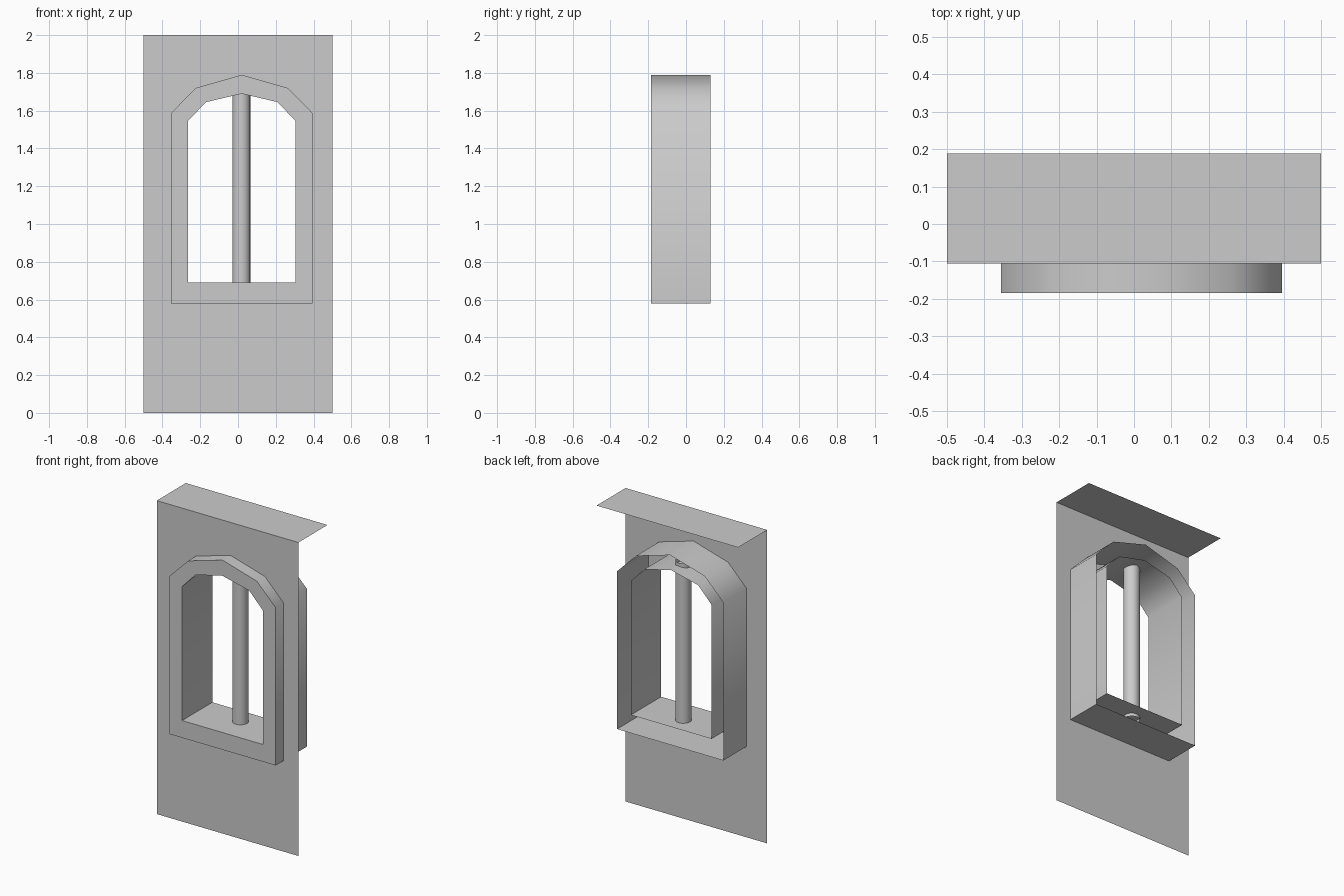
import bpy, bmesh, math

if "Cube" in bpy.data.objects:
    bpy.data.objects.remove(bpy.data.objects["Cube"])

CX = 0.02                                # window centre line
Y_FRONT, Y_WALL, Y_BACK, Y_ROOF = -0.185, -0.105, 0.13, 0.188


def arch(half):
    """Half profile from sill to apex, mirrored into a closed loop (ccw from front)."""
    left = [(-x, z) for x, z in reversed(half[:-1])]
    return [(CX + x, z) for x, z in half + left]


OUTER = arch([(0.375, 0.58), (0.375, 1.587), (0.243, 1.72), (0, 1.79)])
INNER = arch([(0.285, 0.69), (0.285, 1.545), (0.19, 1.645), (0, 1.69)])


def make_object(name, bm, smooth=None):
    mesh = bpy.data.meshes.new(name)
    bm.to_mesh(mesh)
    bm.free()
    ob = bpy.data.objects.new(name, mesh)
    bpy.context.collection.objects.link(ob)
    if smooth:
        bpy.ops.object.select_all(action='DESELECT')
        bpy.context.view_layer.objects.active = ob
        ob.select_set(True)
        bpy.ops.object.shade_smooth_by_angle(angle=math.radians(smooth))
    return ob


def add_loop(bm, pts, y):
    return [bm.verts.new((x, y, z)) for x, z in pts]


# Wall panel with the arched opening, plus the top strip
bm = bmesh.new()
edges = []
corners = [(-0.5, 0), (0.5, 0), (0.5, 2), (-0.5, 2)]
for pts in (corners, OUTER):
    vs = add_loop(bm, pts, Y_WALL)
    edges += [bm.edges.new((a, b)) for a, b in zip(vs, vs[1:] + vs[:1])]
bmesh.ops.triangle_fill(bm, use_beauty=True, edges=edges, normal=(0, -1, 0))
for f in bm.faces:
    f.normal_update()
    if f.normal.y > 0:
        f.normal_flip()
bm.faces.new([bm.verts.new(p) for p in (
    (-0.5, Y_WALL, 2), (0.5, Y_WALL, 2), (0.5, Y_ROOF, 2), (-0.5, Y_ROOF, 2))])
bmesh.ops.remove_doubles(bm, verts=bm.verts[:], dist=1e-4)
make_object("wall", bm)

# Window frame: outer skin, front face and inner reveal, open at the back
bm = bmesh.new()
loops = [add_loop(bm, OUTER, Y_BACK), add_loop(bm, OUTER, Y_FRONT),
         add_loop(bm, INNER, Y_FRONT), add_loop(bm, INNER, 0.12)]
n = len(OUTER)
for a, b in zip(loops, loops[1:]):
    for i in range(n):
        j = (i + 1) % n
        bm.faces.new((a[i], a[j], b[j], b[i]))
make_object("window_frame", bm, smooth=50)

# Central vertical bar, running slightly into sill and arch
bm = bmesh.new()
bmesh.ops.create_cone(bm, cap_ends=False, segments=16, radius1=0.048,
                      radius2=0.048, depth=1.04)
bar = make_object("window_bar", bm, smooth=50)
bar.location = (CX - 0.002, 0, 1.19)
